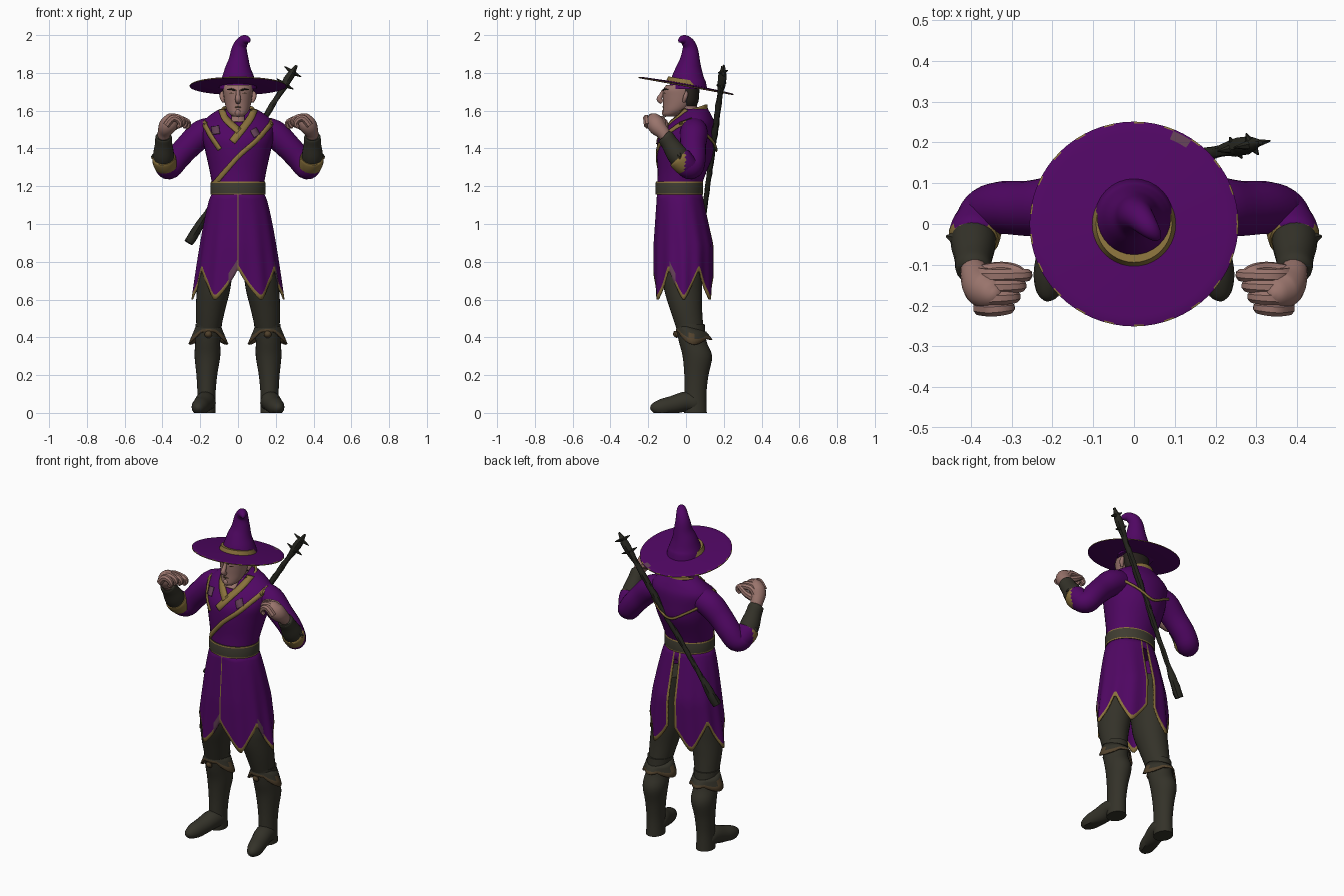
import bpy, bmesh, math, random
from mathutils import Vector
from mathutils.bvhtree import BVHTree

random.seed(4)
if "Cube" in bpy.data.objects:
    bpy.data.objects.remove(bpy.data.objects["Cube"])


def material(name, *rgb):
    m = bpy.data.materials.new(name)
    m.use_nodes = True
    m.diffuse_color = (*rgb, 1)
    m.node_tree.nodes["Principled BSDF"].inputs["Base Color"].default_value = (*rgb, 1)
    return m


PURPLE = material("purple cloth", .08, .002, .125)
GOLD = material("gold trim", .25, .165, .045)
DARK = material("dark leather", .034, .032, .022)
BELT = material("belt leather", .05, .046, .03)
SKIN = material("skin", .32, .175, .15)
HAIR = material("dark hair", .022, .017, .013)
WOOD = material("dark wood", .02, .02, .014)
BROWN = material("brown leather", .085, .055, .026)
PATCH = material("mauve patch", .12, .05, .09)


def spline(rows, k=4):
    """Catmull-Rom interpolation of tuples."""
    rows = [Vector(r) for r in rows]
    out = []
    for i in range(len(rows) - 1):
        a, b, c, d = rows[max(i - 1, 0)], rows[i], rows[i + 1], rows[min(i + 2, len(rows) - 1)]
        for j in range(k):
            t = j / k
            out.append(.5 * (2 * b + (c - a) * t + (2 * a - 5 * b + 4 * c - d) * t * t
                             + (3 * b - a - 3 * c + d) * t ** 3))
    return out + [rows[-1]]


def build(name, rings, mats, paint=None, closed=True, caps=True, mirror=False, thick=0, drop=None):
    """Skin a list of equal rings; paint(row, col) gives the material slot."""
    bm = bmesh.new()
    vs = [[bm.verts.new(p) for p in ring] for ring in rings]
    n = len(rings[0])
    for r in range(len(vs) - 1):
        for c in range(n if closed else n - 1):
            if drop and drop(r, c):
                continue
            d = (c + 1) % n
            f = bm.faces.new((vs[r][c], vs[r][d], vs[r + 1][d], vs[r + 1][c]))
            f.material_index = paint(r, c) if paint else 0
    if caps and closed:
        bm.faces.new(vs[0])
        bm.faces.new(vs[-1])
    bmesh.ops.recalc_face_normals(bm, faces=bm.faces[:])
    me = bpy.data.meshes.new(name)
    bm.to_mesh(me)
    bm.free()
    ob = bpy.data.objects.new(name, me)
    bpy.context.collection.objects.link(ob)
    for m in mats if isinstance(mats, list) else [mats]:
        me.materials.append(m)
    if thick:
        ob.modifiers.new("thickness", "SOLIDIFY").thickness = thick
    if mirror:
        ob.modifiers.new("mirror", "MIRROR")
    return ob


def loft(name, rows, mats, n=28, k=4, tilt=0, **kw):
    """Stacked ellipses (cx, cy, z, rx, ry), slanted along y by tilt."""
    angles = [2 * math.pi * i / n for i in range(n)]
    rings = [[(cx + rx * math.cos(a), cy + ry * math.sin(a), z + tilt * (cy + ry * math.sin(a)))
              for a in angles] for cx, cy, z, rx, ry in spline(rows, k)]
    return build(name, rings, mats, **kw)


def tube(name, rows, mats, n=16, k=4, floor=False, jitter=0, **kw):
    """Round tube through (x, y, z, radius)."""
    rows = spline(rows, k)
    pts = [r.to_3d() for r in rows]
    u, rings = Vector((.31, .2, .9)), []
    for i, p in enumerate(pts):
        t = (pts[min(i + 1, len(pts) - 1)] - pts[max(i - 1, 0)]).normalized()
        u = (u - t * u.dot(t)).normalized()
        v = t.cross(u)
        ring = []
        for j in range(n):
            a = 2 * math.pi * j / n
            q = p + (u * math.cos(a) + v * math.sin(a)) * rows[i][3] * (1 + random.uniform(-jitter, jitter))
            if floor:
                q.z = max(q.z, 0)
            ring.append(q)
        rings.append(ring)
    return build(name, rings, mats, **kw)


# Torso
torso = loft("robe_torso", [(0, -.035, 1.14, .13, .115), (0, -.035, 1.2, .136, .117),
             (0, -.02, 1.28, .15, .13), (0, -.002, 1.38, .172, .152), (0, .005, 1.46, .19, .15),
             (0, .03, 1.53, .192, .122), (0, .045, 1.575, .15, .09), (0, .045, 1.61, .095, .07)], PURPLE, n=40)
surface = BVHTree.FromPolygons([v.co for v in torso.data.vertices], [p.vertices for p in torso.data.polygons])


def strap(name, path, width, mat, side=-1):
    """Ribbon laid over the torso along an (x, z) path, front or back."""
    pts = spline([(x, 0, z) for x, z in path], 10)
    rings = []
    for i, p in enumerate(pts):
        t = pts[min(i + 1, len(pts) - 1)] - pts[max(i - 1, 0)]
        across = Vector((-t.z, 0, t.x)).normalized() * width / 2
        ring = []
        for s in (-1, 0, 1):
            q = p + across * s
            hit = surface.ray_cast(Vector((q.x, side, q.z)), Vector((0, -side, 0)))
            if hit[0] is None:
                hit = surface.find_nearest(Vector((q.x, side * .05, q.z)))
            ring.append(hit[0] + hit[1] * .006)
        rings.append(ring)
    build(name, rings, mat, closed=False, thick=.008)


strap("front_baldric", [(.185, 1.545), (.1, 1.445), (0, 1.355), (-.125, 1.21)], .024, GOLD)
strap("right_cape_trim", [(-.19, 1.555), (-.145, 1.47), (-.095, 1.395)], .022, GOLD)
strap("neck_opening", [(0, 1.605), (0, 1.54)], .07, SKIN)
strap("right_lapel", [(-.085, 1.605), (-.065, 1.555), (.005, 1.49)], .034, GOLD)
strap("left_lapel", [(.085, 1.605), (.06, 1.55), (-.03, 1.435)], .036, GOLD)
strap("back_cape_trim", [(-.185, 1.5), (-.1, 1.44), (0, 1.39), (.1, 1.44), (.185, 1.5)], .012, GOLD, 1)
strap("chest_patch_right", [(-.12, 1.515), (-.115, 1.475)], .04, PATCH)
strap("chest_patch_left", [(.08, 1.5), (.1, 1.465)], .035, PATCH)
loft("collar", [(0, .035, 1.555, .1, .083), (0, .035, 1.6, .087, .078)], [PURPLE, GOLD], tilt=.3,
     caps=False, thick=.012, paint=lambda r, c: int(r > 0))

# Belt
loft("belt", [(0, -.035, 1.155, .144, .125), (0, -.035, 1.162, .145, .126), (0, -.035, 1.217, .145, .126),
     (0, -.035, 1.224, .143, .124)], [BELT, GOLD], n=40, k=1, paint=lambda r, c: int(r != 1))

# Skirt with pointed hem, gold edges, worn patches and an open back slit
N, ROWS, EDGE = 96, 14, .027
rings = []
for r in range(ROWS + 1):
    ring = []
    for c in range(N):
        a = 2 * math.pi * (c - .5) / N * (.5 if c < 2 else 1)
        point = abs((a / (math.pi / 3)) % 1 - .5) * 2
        hem = .595 + .165 * point ** 1.2
        f = min(r / (ROWS - 1), 1)
        z = 1.17 + (hem + EDGE - 1.17) * f - (EDGE if r == ROWS else 0)
        t = (1.17 - z) / .57
        fold = 1 + .03 * t * math.cos(12 * a)
        h = min(1, 2 * t)
        ring.append(((.135 + .105 * t ** .68) * fold * math.sin(a),
                     -.035 + .023 * h - (.118 + .04 * h) * fold * math.cos(a), z))
    rings.append(ring)


def skirt_paint(r, c):
    if r >= ROWS - 2 and (c >= N - 3 or 17 <= c <= 19):
        return 2
    return int(r == ROWS - 1 or c == 0 or abs(c - N // 2) == 2)


build("robe_skirt", rings, [PURPLE, GOLD, PATCH], caps=False, thick=.008, paint=skirt_paint,
      drop=lambda r, c: r > 1 and abs(c - N // 2) < 2)

# Legs, boots and knee guards
loft("leg", [(.085, -.02, .98, .075, .1), (.12, -.02, .75, .09, .105), (.13, -.015, .65, .088, .1),
     (.145, 0, .55, .078, .085), (.155, .02, .45, .065, .072)], DARK, mirror=True)
loft("boot_shaft", [(.155, .022, .47, .07, .077), (.16, .035, .38, .066, .073), (.162, .06, .3, .068, .078),
     (.165, .055, .2, .055, .064), (.167, .05, .1, .048, .058), (.168, .05, 0, .05, .06)], DARK, mirror=True)
tube("boot_foot", [(.166, .085, .045, .033), (.168, .05, .05, .05), (.174, 0, .06, .053), (.19, -.07, .042, .048),
     (.204, -.13, .03, .043), (.212, -.172, .024, .027), (.215, -.187, .02, .008)], DARK, floor=True, mirror=True)
n = 32
guard = []
for r in range(4):
    ring = []
    for c in range(n):
        a = 2 * math.pi * c / n
        wing = max(0, abs(math.cos(a)) - .55) / .45
        s = r / 3
        ring.append((.157 + (.07 + s * (.004 + .032 * wing)) * math.cos(a),
                     .03 + (.077 + .008 * s + .025 * s * max(0, math.sin(a)) ** 4) * math.sin(a),
                     .45 - s * (.04 + .045 * wing) - .02 * math.sin(a)))
    guard.append(ring)
build("knee_guard", guard, [DARK, BROWN], caps=False, thick=.008, mirror=True,
      paint=lambda r, c: int(r == 2 or (r == 1 and c % 16 in (0, 15))))
tube("knee_knot", [(.157, -.04, .42, .008), (.157, -.055, .415, .02), (.157, -.066, .41, .006)], BROWN, mirror=True)

# Sleeves, bracers and cuffs that are gold on their front only
tube("sleeve", [(.11, .04, 1.5, .068), (.19, .042, 1.478, .074), (.26, .038, 1.415, .068), (.32, .04, 1.35, .065),
     (.36, .03, 1.3, .062), (.382, .002, 1.305, .058), (.39, -.022, 1.34, .052)], PURPLE, n=24, mirror=True)
cuff = tube("sleeve_cuff", [(.376, .012, 1.302, .058), (.387, -.014, 1.325, .063), (.393, -.036, 1.352, .061),
            (.393, -.04, 1.356, .04)], [PURPLE, GOLD], n=24, mirror=True)
for p in cuff.data.polygons:
    p.material_index = int(p.center.y < -.004)
tube("bracer", [(.394, -.022, 1.335, .054), (.394, -.05, 1.372, .055), (.394, -.085, 1.425, .046),
     (.394, -.11, 1.462, .043), (.394, -.115, 1.468, .03)], DARK, n=20, mirror=True)
tube("bracer_point", [(.42, -.04, 1.372, .03), (.46, -.03, 1.355, .003)], DARK, n=6, k=1, mirror=True)
tube("bracer_point_trim", [(.435, -.034, 1.352, .014), (.457, -.032, 1.348, .003)], GOLD, n=6, k=1, mirror=True)

# Fists
tube("palm", [(.395, -.1, 1.45, .03), (.39, -.122, 1.483, .036), (.376, -.15, 1.513, .046),
     (.358, -.165, 1.54, .046), (.343, -.17, 1.57, .03), (.337, -.17, 1.583, .008)], SKIN, mirror=True)
for i in range(4):
    y = -.205 + i * .027
    reach = .014 * i
    d = .006 * abs(i - 1)
    tube("finger_%d" % (i + 1), [(.38, y, 1.528 - d, .019), (.347, y - .004, 1.565 - d, .019),
         (.318 - reach, y - .002, 1.558 - d, .017), (.305 - reach, y, 1.535 - d, .014),
         (.32 - reach, y, 1.518 - d, .01)], SKIN, n=8, mirror=True)
tube("thumb", [(.375, -.12, 1.5, .022), (.325, -.11, 1.52, .018), (.285, -.115, 1.545, .014),
     (.256, -.135, 1.535, .007)], SKIN, n=8, mirror=True)

# Head
loft("neck", [(0, .02, 1.53, .062, .065), (0, .005, 1.6, .055, .058), (0, 0, 1.66, .055, .055)], SKIN)
loft("head", [(0, -.088, 1.568, .024, .022), (0, -.075, 1.582, .044, .046), (0, -.055, 1.605, .06, .066),
     (0, -.038, 1.64, .07, .083), (0, -.032, 1.68, .076, .091), (0, -.03, 1.71, .079, .092),
     (0, -.02, 1.735, .078, .085)], SKIN, n=32)
loft("hair", [(0, .02, 1.625, .058, .035), (0, .02, 1.65, .073, .046), (0, .02, 1.69, .081, .05),
     (0, .018, 1.732, .083, .053)], HAIR)
tube("nose", [(0, -.118, 1.708, .009), (0, -.132, 1.68, .012), (0, -.141, 1.66, .015), (0, -.125, 1.645, .012)], SKIN)
tube("ear", [(.076, -.012, 1.645, .007), (.084, -.005, 1.668, .012), (.086, .002, 1.69, .01),
     (.08, 0, 1.702, .004)], SKIN, n=10, mirror=True)
tube("eyebrow", [(.012, -.121, 1.706, .004), (.035, -.114, 1.714, .005), (.056, -.095, 1.711, .003)],
     HAIR, n=8, mirror=True)
tube("eye", [(.02, -.117, 1.692, .003), (.032, -.112, 1.693, .004), (.045, -.103, 1.692, .003)],
     BROWN, n=8, mirror=True)
tube("mouth", [(-.026, -.108, 1.614, .003), (0, -.122, 1.62, .004), (.026, -.108, 1.614, .003)], BROWN, n=8)
tube("chin", [(0, -.1, 1.575, .014), (0, -.112, 1.588, .017), (0, -.108, 1.602, .014)], SKIN, n=10)

# Pointed hat with a worn gold edge
loft("hat_brim", [(0, 0, 1.728, .075, .075), (0, 0, 1.727, .249, .244), (0, 0, 1.729, .256, .251),
     (0, 0, 1.733, .256, .251), (0, 0, 1.735, .252, .247), (0, 0, 1.737, .23, .225), (0, 0, 1.743, .075, .075)],
     [PURPLE, GOLD, PATCH], n=64, k=1, tilt=-.18, caps=False,
     paint=lambda r, c: 2 if r == 4 and c in (10, 11) else int(r == 2 or (r == 3 and c % 3 == 0)))
loft("hat_band", [(0, -.001, 1.738, .104, .104), (0, 0, 1.765, .093, .094)], GOLD, n=40, k=1, tilt=-.18,
     thick=.006)
tube("hat_cone", [(0, .011, 1.715, .101), (0, .011, 1.745, .0955), (0, .011, 1.775, .086), (0, .015, 1.82, .07),
     (.004, .021, 1.87, .053), (.006, .022, 1.92, .042), (.016, .014, 1.953, .034), (.035, -.008, 1.975, .026),
     (.053, -.028, 1.972, .016), (.06, -.036, 1.962, .004)], PURPLE, n=32)

# Staff slung across the back
low, high = Vector((-.262, .075, .9)), Vector((.31, .2, 1.84))
axis = (high - low).normalized()
staff = []
for i in range(19):
    s = i / 18
    p = low.lerp(high, s)
    staff.append((*p, (.022 if s < .16 else .015) + random.uniform(-.002, .003) + (.005 if s > .88 else 0)))
staff[-1] = (*high, .006)
tube("staff", staff, WOOD, n=9, k=2, jitter=.12)
out = axis.cross(Vector((0, 1, 0))).normalized()
for level, length in ((.89, .055), (.96, .055)):
    base = low.lerp(high, level)
    for i in range(4):
        a = i * math.pi / 2 + .3
        spike = out * math.cos(a) + axis.cross(out) * math.sin(a) * .5
        tube("staff_spike", [(*base, .015), (*(base + (spike + axis * .1) * length), .002)], WOOD, n=6, k=1)

# Smooth shading with sharp creases
bpy.ops.object.select_all(action="DESELECT")
for ob in bpy.context.scene.objects:
    if ob.type == "MESH":
        ob.select_set(True)
        bpy.context.view_layer.objects.active = ob
bpy.ops.object.shade_smooth_by_angle(angle=math.radians(40))
